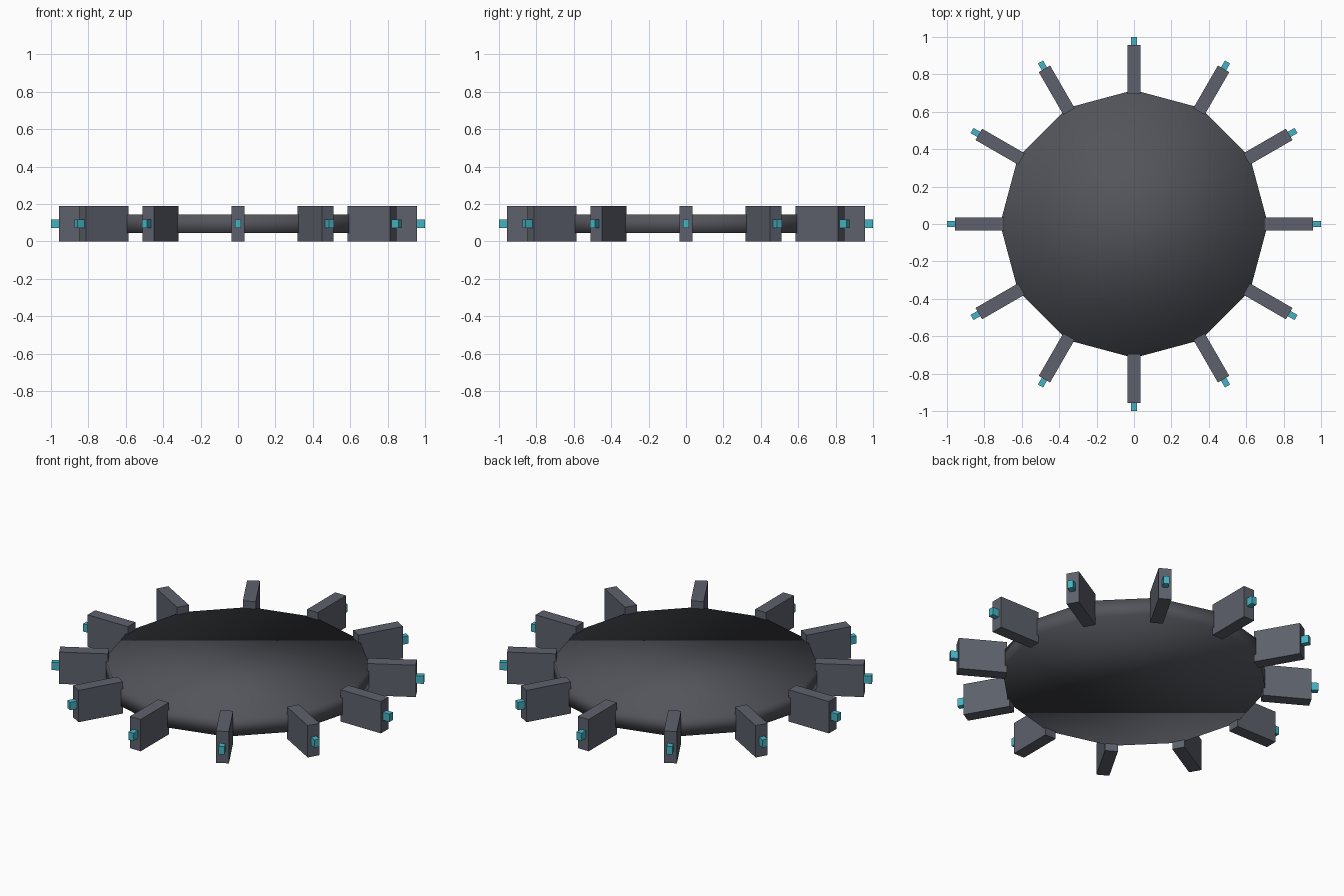
import bpy
from math import cos, sin, pi

if "Cube" in bpy.data.objects:
    bpy.data.objects.remove(bpy.data.objects["Cube"])

N = 12          # sides of the disc and number of spokes
MID = 0.094     # mid height of the model


def material(name, rgb):
    m = bpy.data.materials.new(name)
    m.diffuse_color = (*rgb, 1)
    m.use_nodes = True
    m.node_tree.nodes["Principled BSDF"].inputs["Base Color"].default_value = m.diffuse_color
    return m


disc_mat = material("dark_grey", (0.085, 0.09, 0.105))
block_mat = material("slate", (0.11, 0.12, 0.15))
light_mat = material("teal", (0.06, 0.45, 0.55))


def radial_box(name, r0, r1, width, height, angle, mat):
    """Box reaching outwards from r0 to r1 at the given angle."""
    r = (r0 + r1) / 2
    bpy.ops.mesh.primitive_cube_add(
        size=1, location=(r * cos(angle), r * sin(angle), MID), rotation=(0, 0, angle))
    ob = bpy.context.object
    ob.name = name
    ob.scale = (r1 - r0, width, height)
    bpy.ops.object.transform_apply(location=False, rotation=False, scale=True)
    ob.data.materials.append(mat)


# central disc, smooth over all edges, corners under the spokes
bpy.ops.mesh.primitive_cylinder_add(vertices=N, radius=0.716, depth=0.1, location=(0, 0, MID))
disc = bpy.context.object
disc.name = "disc"
disc.data.materials.append(disc_mat)
bpy.ops.object.shade_smooth()

# ring of blocks, each with a small teal tip
for i in range(N):
    a = 2 * pi * i / N
    radial_box(f"block_{i + 1}", 0.695, 0.958, 0.07, 2 * MID, a, block_mat)
    radial_box(f"tip_light_{i + 1}", 0.95, 1.0, 0.032, 0.046, a, light_mat)
